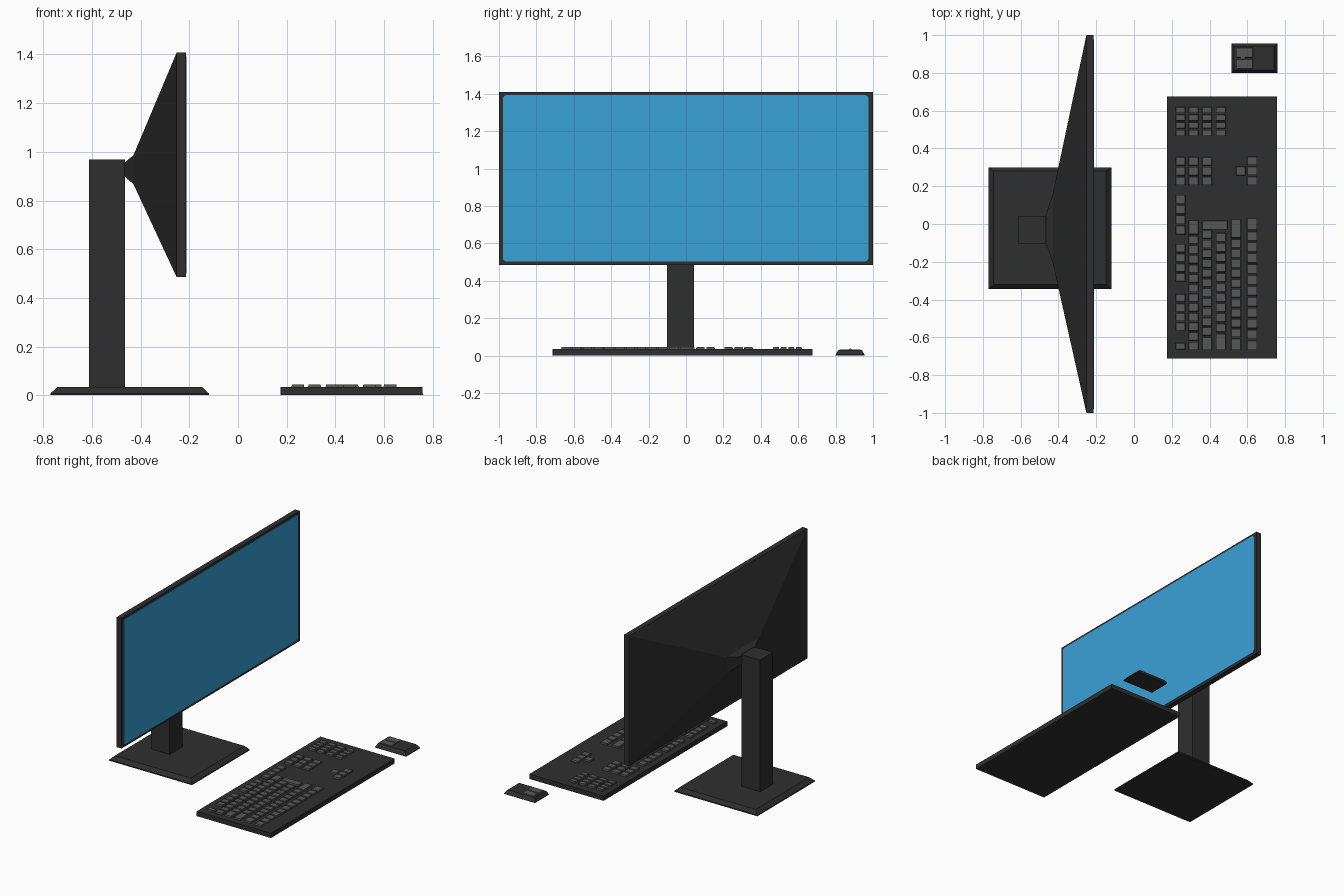
import bpy, bmesh

if "Cube" in bpy.data.objects:
    bpy.data.objects.remove(bpy.data.objects["Cube"])


def material(name, rgb):
    m = bpy.data.materials.new(name)
    m.diffuse_color = (*rgb, 1)
    m.use_nodes = True
    m.node_tree.nodes["Principled BSDF"].inputs["Base Color"].default_value = m.diffuse_color
    return m


DARK = material("dark plastic", (0.028, 0.028, 0.028))
GREY = material("key grey", (0.095, 0.095, 0.095))
BLUE = material("screen blue", (0.041, 0.355, 0.68))


def finish(name, bm, mat):
    bmesh.ops.recalc_face_normals(bm, faces=bm.faces)
    me = bpy.data.meshes.new(name)
    bm.to_mesh(me)
    bm.free()
    me.materials.append(mat)
    ob = bpy.data.objects.new(name, me)
    bpy.context.collection.objects.link(ob)
    return ob


def loft(bm, rings):
    """Join matching four-point rings and close both ends."""
    vs = [[bm.verts.new(p) for p in r] for r in rings]
    for a, b in zip(vs, vs[1:]):
        for i in range(4):
            j = (i + 1) % 4
            bm.faces.new((a[i], a[j], b[j], b[i]))
    bm.faces.new(vs[0])
    bm.faces.new(vs[-1])


def flat_ring(x0, x1, y0, y1, z):
    return [(x0, y0, z), (x1, y0, z), (x1, y1, z), (x0, y1, z)]


def upright_ring(x, y0, y1, z0, z1):
    return [(x, y0, z0), (x, y1, z0), (x, y1, z1), (x, y0, z1)]


def block(bm, x0, x1, y0, y1, z0, z1, taper=0.0):
    t = taper
    loft(bm, [flat_ring(x0, x1, y0, y1, z0),
              flat_ring(x0 + t, x1 - t, y0 + t, y1 - t, z1)])


def part(name, mat, *dims, taper=0.0):
    bm = bmesh.new()
    block(bm, *dims, taper=taper)
    return finish(name, bm, mat)


# Monitor stand
bm = bmesh.new()
loft(bm, [flat_ring(-0.77, -0.12, -0.345, 0.30, 0),
          flat_ring(-0.77, -0.12, -0.345, 0.30, 0.008),
          flat_ring(-0.743, -0.147, -0.32, 0.28, 0.033)])
finish("stand_base", bm, DARK)
part("stand_column", DARK, -0.612, -0.465, -0.102, 0.043, 0.03, 0.968)

# Monitor case: flat frame and tapering back
bm = bmesh.new()
loft(bm, [upright_ring(-0.468, -0.098, 0.046, 0.90, 0.955),
          upright_ring(-0.43, -0.205, 0.16, 0.868, 0.985),
          upright_ring(-0.252, -1, 1, 0.485, 1.408),
          upright_ring(-0.214, -1, 1, 0.485, 1.408)])
finish("monitor_case", bm, DARK)

# Screen with slightly rounded corners
bm = bmesh.new()
block(bm, -0.216, -0.211, -0.979, 0.976, 0.503, 1.392)
corners = [e for e in bm.edges
           if abs(e.verts[0].co.x - e.verts[1].co.x) > 0.001]
bmesh.ops.bevel(bm, geom=corners, offset=0.018, segments=3,
                profile=0.5, affect='EDGES')
finish("screen", bm, BLUE)

# Keyboard body
part("keyboard_body", DARK, 0.175, 0.758, -0.713, 0.675, 0, 0.034)

# Keys: (row, lowest y, highest y, relative widths)
ROWS = {"A": (0.22, 0.272), "B": (0.288, 0.341), "C": (0.36, 0.413),
        "D": (0.433, 0.486), "E": (0.513, 0.567), "F": (0.598, 0.652)}
RUNS = [
    ("A", -0.665, -0.63, [1]), ("A", -0.565, -0.37, [1] * 4),
    ("A", -0.305, -0.105, [1] * 4), ("A", -0.055, 0.155, [1] * 4),
    ("B", -0.668, 0.02, [1] * 12 + [1.6]),
    ("C", -0.668, -0.032, [1.5] + [1] * 11),
    ("D", -0.668, -0.048, [1.8] + [1] * 10),
    ("E", -0.668, 0.025, [1.3] + [1] * 10 + [2]),
    ("F", -0.668, 0.03, [1] * 11 + [1.2]),
    ("F", 0.205, 0.358, [1] * 3),
]
RUNS += [(r, 0.205, 0.355, [1] * 3) for r in "ABC"]
RUNS += [(r, 0.465, 0.62, [1] * 4) for r in "ABCD"]

GAP = 0.007
Z0, Z1 = 0.033, 0.045
bm = bmesh.new()
for row, lo, hi, widths in RUNS:
    unit = (hi - lo + GAP) / sum(widths)
    y = lo
    for w in widths:
        block(bm, *ROWS[row], y, y + w * unit - GAP, Z0, Z1, taper=0.002)
        y += w * unit
# Tall enter key and the single arrow key
block(bm, 0.36, 0.495, -0.03, 0.018, Z0, Z1, taper=0.002)
block(bm, 0.54, 0.59, 0.257, 0.305, Z0, Z1, taper=0.002)
finish("keys", bm, GREY)

# Mouse: low wedge-sided body, two buttons and a wheel
bm = bmesh.new()
loft(bm, [flat_ring(0.517, 0.76, 0.80, 0.955, 0),
          flat_ring(0.517, 0.76, 0.80, 0.955, 0.006),
          flat_ring(0.53, 0.74, 0.815, 0.94, 0.03)])
finish("mouse_body", bm, DARK)
bm = bmesh.new()
for y0, y1 in ((0.82, 0.875), (0.881, 0.936)):
    block(bm, 0.543, 0.63, y0, y1, 0.028, 0.033, taper=0.003)
block(bm, 0.56, 0.59, 0.87, 0.886, 0.028, 0.037, taper=0.003)
finish("mouse_buttons", bm, GREY)
